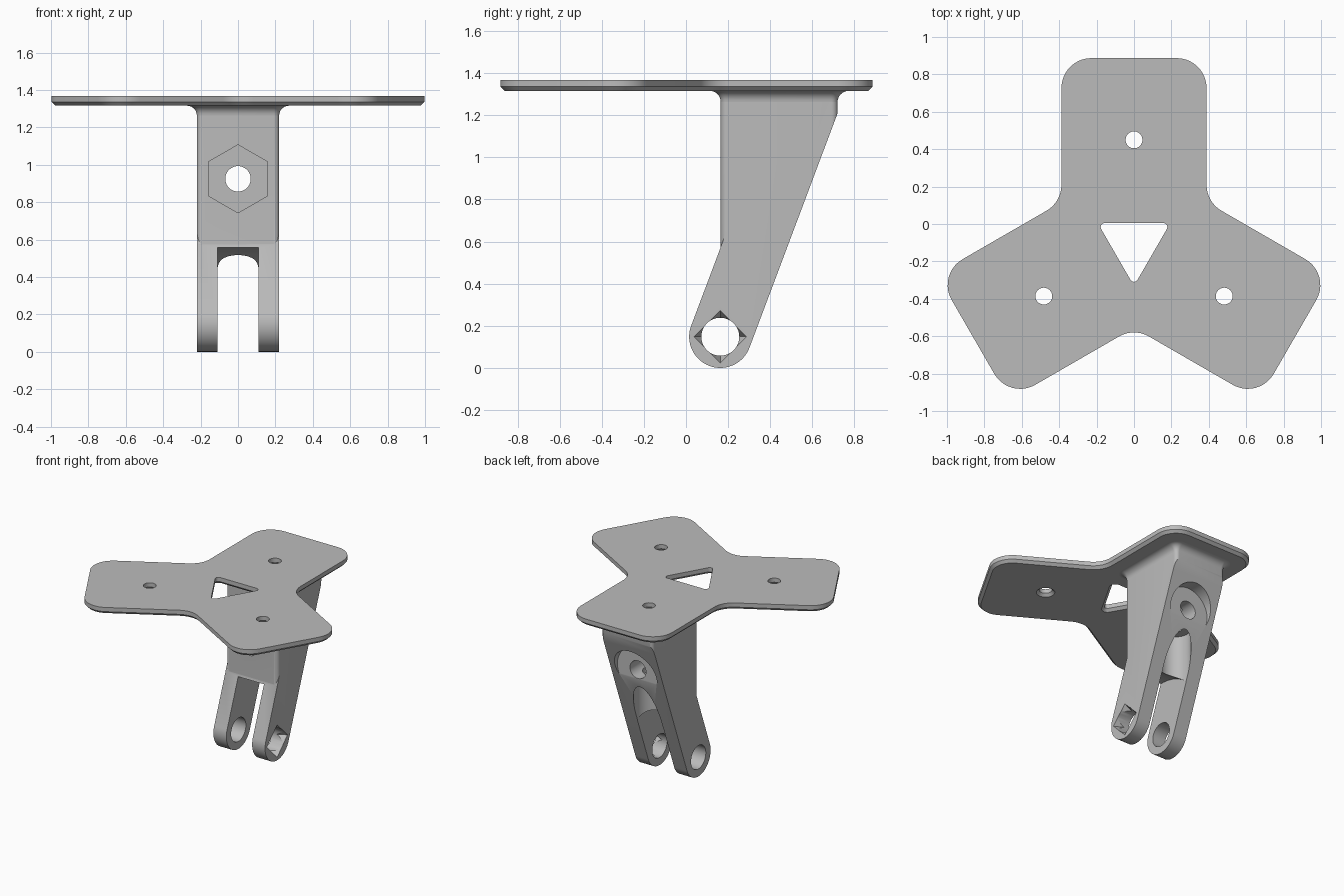
import bpy, bmesh, math
from mathutils import Vector

if "Cube" in bpy.data.objects:
    bpy.data.objects.remove(bpy.data.objects["Cube"], do_unlink=True)

grey = bpy.data.materials.new("plain_grey")
grey.use_nodes = True
grey.diffuse_color = (0.5, 0.5, 0.5, 1)
grey.node_tree.nodes["Principled BSDF"].inputs["Base Color"].default_value = (0.5, 0.5, 0.5, 1)

AXES = {"x": lambda u, v, w: (w, u, v),
        "y": lambda u, v, w: (u, w, v),
        "z": lambda u, v, w: (u, v, w)}


def loft(name, rings, axis):
    """Solid through a list of (2D outline, position along axis); position may depend on u, v."""
    bm = bmesh.new()
    loops = []
    for pts, w in rings:
        loops.append([bm.verts.new(AXES[axis](u, v, w(u, v) if callable(w) else w))
                      for u, v in pts])
    for a, b in zip(loops, loops[1:]):
        for i in range(len(a)):
            j = (i + 1) % len(a)
            bm.faces.new((a[i], a[j], b[j], b[i]))
    bm.faces.new(loops[0])
    bm.faces.new(loops[-1])
    bmesh.ops.recalc_face_normals(bm, faces=bm.faces)
    mesh = bpy.data.meshes.new(name)
    bm.to_mesh(mesh)
    bm.free()
    mesh.materials.append(grey)
    obj = bpy.data.objects.new(name, mesh)
    bpy.context.scene.collection.objects.link(obj)
    return obj


def circle(cu, cv, r, n=64, turn=0.0):
    return [(cu + r * math.cos(turn + math.tau * i / n),
             cv + r * math.sin(turn + math.tau * i / n)) for i in range(n)]


def rounded(corners, r, d=0.0, seg=10):
    """Counter-clockwise polygon with filleted corners, offset outward by d."""
    out = []
    corners = [Vector(c) for c in corners]
    for i, p in enumerate(corners):
        e1 = (p - corners[i - 1]).normalized()
        e2 = (corners[(i + 1) % len(corners)] - p).normalized()
        n1, n2 = Vector((e1.y, -e1.x)), Vector((e2.y, -e2.x))
        s = 1 if e1.x * e2.y - e1.y * e2.x > 0 else -1
        centre = p - s * r * (n1 + n2) / (1 + n1.dot(n2))
        a1 = math.atan2(n1.y, n1.x)
        sweep = s * math.acos(max(-1, min(1, n1.dot(n2))))
        for k in range(seg + 1):
            a = a1 + sweep * k / seg
            out.append(tuple(centre + (s * r + d) * Vector((math.cos(a), math.sin(a)))))
    return out


def cut(obj, cutters):
    """Subtract the cutters and bake the result."""
    for c in cutters:
        c.hide_render = True
        mod = obj.modifiers.new("cut", "BOOLEAN")
        mod.operation = "DIFFERENCE"
        mod.solver = "EXACT"
        mod.object = c
    bpy.context.view_layer.update()
    baked = bpy.data.meshes.new_from_object(
        obj.evaluated_get(bpy.context.evaluated_depsgraph_get()))
    obj.modifiers.clear()
    obj.data = baked


# Main dimensions
BOTTOM, TOP, CHAMFER = 1.316, 1.368, 0.02
HUB = Vector((0, -0.107))
ARM_W, ARM_L, HOLE_D = 0.388, 0.994, 0.557
W, FRONT, BACK = 0.22, 0.165, 0.72
PY, PZ, PR = 0.163, 0.148, 0.148
TILT = math.radians(20.6)
BOLT_Z = 0.925
SCREW_Y = HUB.y + HOLE_D


def spin(u, v, k):
    a = math.tau * k / 3
    return (HUB.x + u * math.cos(a) - v * math.sin(a),
            HUB.y + u * math.sin(a) + v * math.cos(a))


# Three-armed mounting plate with chamfered underside
inner = ARM_W * math.tan(math.pi / 6)
plate_corners = []
for k in range(3):
    plate_corners += [spin(ARM_W, inner, k), spin(ARM_W, ARM_L, k), spin(-ARM_W, ARM_L, k)]
plate = loft("mounting_plate",
             [(rounded(plate_corners, 0.16, d), z) for d, z in
              ((-CHAMFER, BOTTOM), (0, BOTTOM + CHAMFER), (0, TOP))], "z")

flare = ((CHAMFER + 0.02, BOTTOM - 0.02), (0, BOTTOM + CHAMFER), (0, TOP + 0.05))
tri = [spin(u, v, 0) for u, v in ((0.194, 0.112), (-0.194, 0.112), (0, -0.224))]
cutters = [loft("triangle_cutter", [(rounded(tri, 0.022, d), z) for d, z in flare], "z")]
for k in range(3):
    u, v = spin(0, HOLE_D, k)
    cutters.append(loft("screw_cutter", [(circle(u, v, 0.045 + d, 40), z) for d, z in flare], "z"))
cut(plate, cutters)

# Bracket body: side profile with a leaning lower arm and a round pivot end
slope = math.tan(TILT)
ny, nz = PR * math.cos(TILT), -PR * math.sin(TILT)
bend_front = PZ - nz + (FRONT - PY + ny) / slope
bend_back = PZ + nz + (BACK - PY - ny) / slope
profile = [(BACK, BOTTOM + 0.014), (FRONT, BOTTOM + 0.014), (FRONT, bend_front)]
for i in range(41):
    a = math.pi - TILT + math.pi * i / 40
    profile.append((PY + PR * math.cos(a), PZ + PR * math.sin(a)))
profile.append((BACK, bend_back))
body = loft("bracket_body", [(profile, -W), (profile, W)], "x")


def corner_cutter(sx, sy, low):
    """Removes the sharp vertical corner of the column, leaving a small radius."""
    r, far = 0.03, 0.08
    cx, cy = sx * (W - r), (FRONT + r if sy < 0 else BACK - r)
    pts = [(cx + sx * r * math.cos(t * math.pi / 16), cy + sy * r * math.sin(t * math.pi / 16))
           for t in range(9)]
    pts += [(cx, cy + sy * far), (cx + sx * far, cy + sy * far), (cx + sx * far, cy)]
    return loft("corner_cutter", [(pts, low), (pts, 1.5)], "z")


def arm_front(u, v):
    return bend_front + 0.002 + (v - FRONT) / slope


parts = []
for sx in (-1, 1):
    parts += [corner_cutter(sx, -1, arm_front), corner_cutter(sx, 1, 1.0)]

# Fork slot, screw access well, pivot hole with square pocket
slot = circle(PY, PZ, 0.41, 96)
parts.append(loft("slot_cutter", [(slot, -0.11), (slot, 0.11)], "x"))
well = circle(0, SCREW_Y, 0.109)
parts.append(loft("well_cutter", [(well, 0.2), (well, 0.83)], "z"))
pivot = circle(PY, PZ, 0.09)
parts.append(loft("pivot_cutter", [(pivot, -0.4), (pivot, 0.4)], "x"))
parts.append(loft("square_cutter", [(circle(PY, PZ, r, 4), x) for r, x in
                                    ((0.088, 0.15), (0.125, W), (0.135, W + 0.02))], "x"))

# Cross bolt: hole, hexagonal pocket in front, round recess behind
for name, pts, y0, y1 in (("bolt_cutter", circle(0, BOLT_Z, 0.068), -0.2, 1.0),
                          ("hexagon_cutter", circle(0, BOLT_Z, 0.182, 6, math.pi / 2), 0.0, 0.285),
                          ("recess_cutter", circle(0, BOLT_Z, 0.175), 0.585, 1.0)):
    parts.append(loft(name, [(pts, y0), (pts, y1)], "y"))

shaft = circle(0, SCREW_Y, 0.045, 40)
shaft_cutter = loft("shaft_cutter", [(shaft, 0.7), (shaft, 1.6)], "z")
cut(body, parts + [shaft_cutter])

# Concave fillet joining the body to the plate
rect = [(-W, FRONT), (W, FRONT), (W, BACK), (-W, BACK)]
R = 0.053
rings = []
for i in range(9):
    a = math.pi / 2 * i / 8
    rings.append((rounded(rect, 0.03, R * (1 - math.cos(a))), BOTTOM - R + R * math.sin(a)))
fillet = loft("joining_fillet", rings, "z")
cut(fillet, [shaft_cutter])

# Remove helpers and shade
for c in cutters + parts + [shaft_cutter]:
    bpy.data.objects.remove(c, do_unlink=True)
for obj in (plate, body, fillet):
    bpy.ops.object.select_all(action="DESELECT")
    obj.select_set(True)
    bpy.context.view_layer.objects.active = obj
    bpy.ops.object.shade_smooth_by_angle(angle=math.radians(25))
